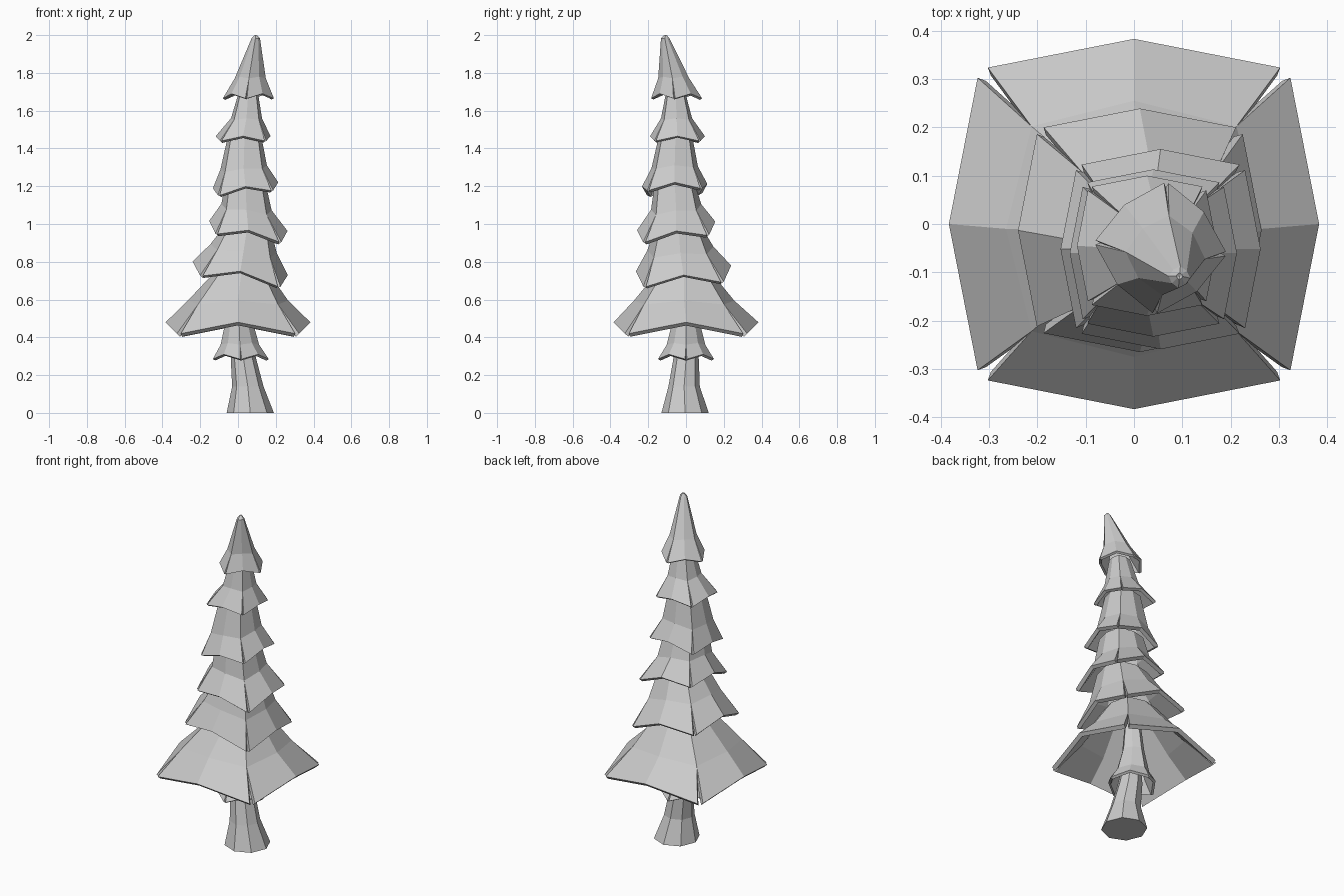
import bpy, bmesh
from math import sin, cos, pi, radians
from mathutils import Matrix, Vector

if "Cube" in bpy.data.objects:
    bpy.data.objects.remove(bpy.data.objects["Cube"])


def make_object(name, bm):
    mesh = bpy.data.meshes.new(name)
    bm.to_mesh(mesh)
    bm.free()
    obj = bpy.data.objects.new(name, mesh)
    bpy.context.collection.objects.link(obj)
    return obj


def tier(name, rings, drop=0.05, turn=0, tilt=(0, 0), thick=0.022):
    """Four folded bough panels; rings are (x, y, z, radius) from hem to top."""
    bm = bmesh.new()
    for k in range(4):
        rot = Matrix.Rotation(radians(turn) + k * pi / 2, 3, 'Z')
        rows = []
        for i, (cx, cy, z, r) in enumerate(rings):
            # hem corners stay apart and hang low, upper rings close up
            side, depth = (0.79, 0.845) if i == 0 else (0.80, 0.80)
            sag = drop * (1, 0.35, 0, 0)[i]
            row = []
            for x, y, s in ((-side, -depth, sag), (0, -1, 0), (side, -depth, sag)):
                p = rot @ Vector((x * r, y * r, 0))
                lean = (tilt[0] * p.x + tilt[1] * p.y) if i < 2 else 0
                row.append(bm.verts.new((cx + p.x, cy + p.y, z - s + lean)))
            rows.append(row)
        for low, high in zip(rows, rows[1:]):
            for j in range(2):
                bm.faces.new((low[j], low[j + 1], high[j + 1], high[j]))
    obj = make_object(name, bm)
    mod = obj.modifiers.new("thickness", 'SOLIDIFY')
    mod.thickness = thick
    mod.offset = -1


# trunk: eight-sided, flared and bent
bm = bmesh.new()
loops = []
for cx, cy, z, r in ((0.065, -0.005, 0, 0.125), (0.052, -0.01, 0.14, 0.083),
                     (0.03, 0, 0.28, 0.068), (0.015, 0, 0.40, 0.055)):
    loops.append([bm.verts.new((cx + r * cos(a * pi / 4), cy + r * sin(a * pi / 4), z))
                  for a in range(8)])
for low, high in zip(loops, loops[1:]):
    for j in range(8):
        n = (j + 1) % 8
        bm.faces.new((low[j], low[n], high[n], high[j]))
bm.faces.new(loops[0][::-1])
bm.faces.new(loops[-1])
make_object("trunk", bm)

# boughs, from the ground up
tier("trunk_collar", [(0.015, 0, 0.31, 0.128), (0.01, 0, 0.37, 0.09),
                      (0.005, 0, 0.50, 0.06), (0.01, 0, 0.70, 0.04)],
     drop=0.025, turn=45, thick=0.016)
tier("lowest_boughs", [(0, 0, 0.48, 0.383), (0, -0.01, 0.595, 0.265),
                       (0.02, -0.01, 0.76, 0.13)], drop=0.06, thick=0.025)
tier("second_boughs", [(0.012, -0.013, 0.765, 0.252), (0.03, -0.03, 0.87, 0.175),
                       (0.05, -0.04, 0.99, 0.12)], drop=0.055, tilt=(-0.14, 0.06))
tier("third_boughs", [(0.055, -0.052, 0.99, 0.207), (0.045, -0.052, 1.09, 0.133),
                      (0.04, -0.06, 1.22, 0.105)], drop=0.045, tilt=(-0.13, 0.11))
tier("fourth_boughs", [(0.04, -0.06, 1.205, 0.173), (0.03, -0.06, 1.30, 0.123),
                       (0.035, -0.055, 1.48, 0.085)], drop=0.035, tilt=(0.09, 0.04))
tier("fifth_boughs", [(0.027, -0.045, 1.465, 0.145), (0.045, -0.05, 1.56, 0.082),
                      (0.055, -0.055, 1.70, 0.05)], drop=0.025, thick=0.018)
tier("tree_top", [(0.055, -0.05, 1.69, 0.117), (0.065, -0.065, 1.78, 0.073),
                  (0.094, -0.11, 1.982, 0.02), (0.094, -0.108, 2.0, 0.006)],
     drop=0.025, turn=40, thick=0.015)
